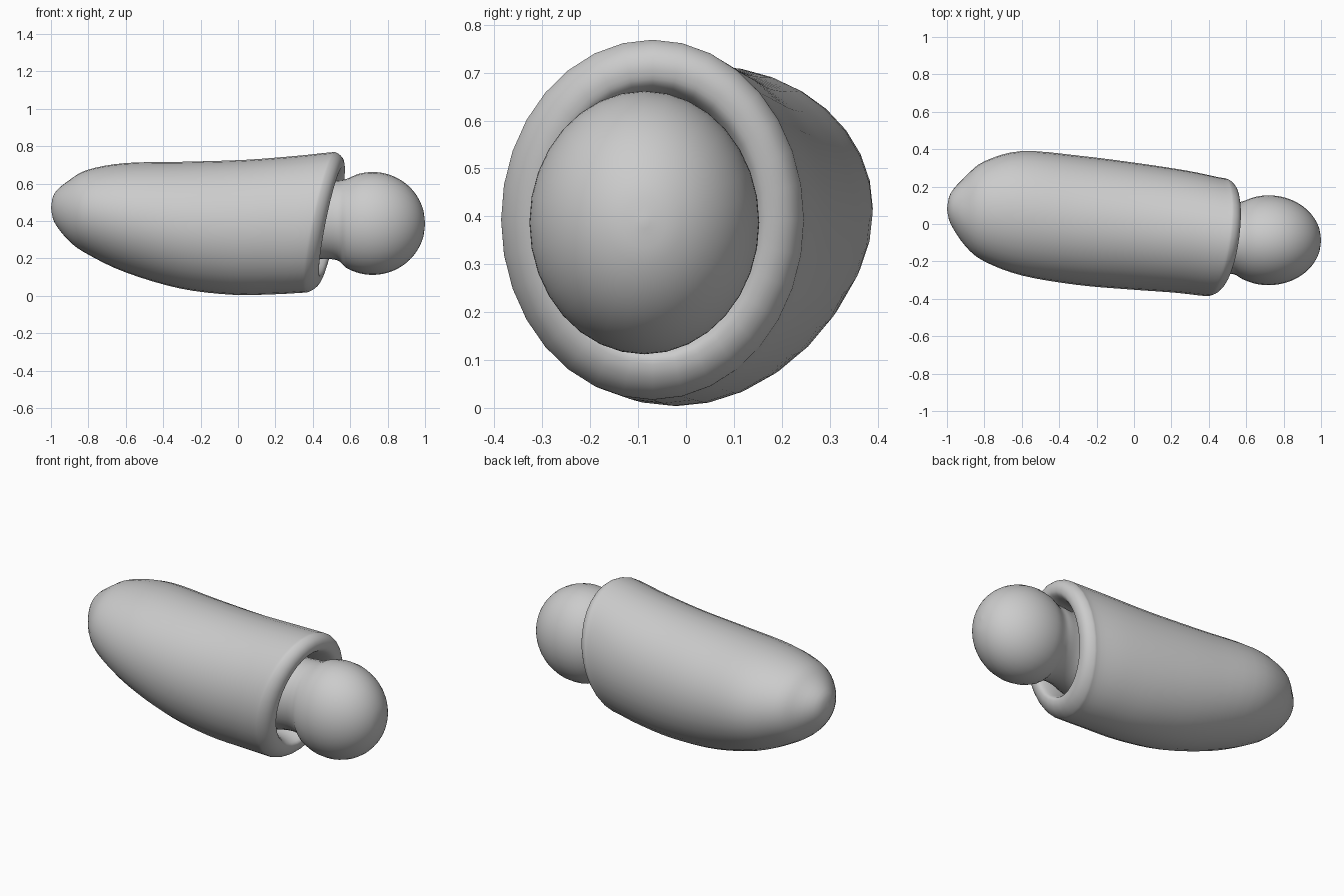
import bpy
import bmesh
import math
from mathutils import Vector

if "Cube" in bpy.data.objects:
    bpy.data.objects.remove(bpy.data.objects["Cube"], do_unlink=True)

SEGMENTS = 32
STEPS = 4
LEAN_Y, LEAN_Z = 0.13, 0.2   # slant of the open end

grey = bpy.data.materials.new("light grey")
grey.use_nodes = True
grey.diffuse_color = (0.6, 0.6, 0.6, 1)
grey.node_tree.nodes["Principled BSDF"].inputs["Base Color"].default_value = (0.6, 0.6, 0.6, 1)


def smooth_path(stations):
    """Catmull-Rom interpolation through the cross-section stations."""
    pts = [Vector(s) for s in stations]
    path = []
    for i in range(len(pts) - 1):
        a, b, c = pts[max(i - 1, 0)], pts[i], pts[i + 1]
        d = pts[min(i + 2, len(pts) - 1)]
        for k in range(STEPS):
            t = k / STEPS
            path.append(b + (c - a) * (t / 2) + (a * 2 - b * 5 + c * 4 - d) * (t * t / 2)
                        + (b * 3 - a - c * 3 + d) * (t ** 3 / 2))
    return path + [pts[-1]]


def loft(name, stations):
    """Skin elliptical rings given as x, y low, y high, z low, z high, lean."""
    bm = bmesh.new()
    rings = []
    for x, y0, y1, z0, z1, lean in smooth_path(stations):
        ring = []
        for k in range(SEGMENTS):
            a = math.tau * k / SEGMENTS
            dy = math.cos(a) * (y1 - y0) / 2
            dz = math.sin(a) * (z1 - z0) / 2
            ring.append(bm.verts.new((x + lean * (LEAN_Y * dy + LEAN_Z * dz),
                                      (y0 + y1) / 2 + dy, (z0 + z1) / 2 + dz)))
        rings.append(ring)
    for r, s in zip(rings, rings[1:]):
        for k in range(SEGMENTS):
            n = (k + 1) % SEGMENTS
            bm.faces.new((r[k], r[n], s[n], s[k]))
    bmesh.ops.remove_doubles(bm, verts=bm.verts, dist=0.0005)
    bmesh.ops.recalc_face_normals(bm, faces=bm.faces)
    mesh = bpy.data.meshes.new(name)
    bm.to_mesh(mesh)
    bm.free()
    mesh.materials.append(grey)
    mesh.shade_smooth()
    obj = bpy.data.objects.new(name, mesh)
    bpy.context.collection.objects.link(obj)
    return obj


# Tapered wrap with a blunt closed end
wrap = [
    (-1, .08, .08, .47, .47, 0),
    (-.98, 0, .165, .39, .55, 0),
    (-.9, -.12, .255, .29, .62, 0),
    (-.8, -.2, .335, .22, .675, 0),
    (-.6, -.275, .39, .125, .71, 0),
    (-.3, -.325, .365, .04, .717, .2),
    (0, -.35, .325, .006, .727, .5),
    (.25, -.367, .285, .008, .748, .8),
    (.41, -.384, .25, .016, .766, 1),
]
# Rounded lip that turns back into the opening: (x, inset)
for x, inset in [(.45, .004), (.485, .028), (.5, .065), (.485, .1), (.4, .125), (.25, .13)]:
    wrap.append((x, -.387 + inset, .248 - inset, .016 + inset, .77 - inset, 1))
loft("wrap", wrap)

# Neck flaring out inside the opening
head = [
    (.24, -.34, .2, .08, .7, 1),
    (.34, -.29, .14, .16, .64, .6),
    (.44, -.265, .11, .195, .615, .2),
    (.53, -.268, .115, .19, .617, 0),
]
# Ball head, following an arc to the far end
for i in range(3, 13):
    a = math.pi * i / 12
    c, s = -math.cos(a), max(math.sin(a), 0)
    if c > -0.6:
        head.append((.72 + .28 * c, -.087 - .24 * s, -.087 + .24 * s,
                     .387 - .275 * s, .387 + .275 * s, 0))
loft("head", head)
